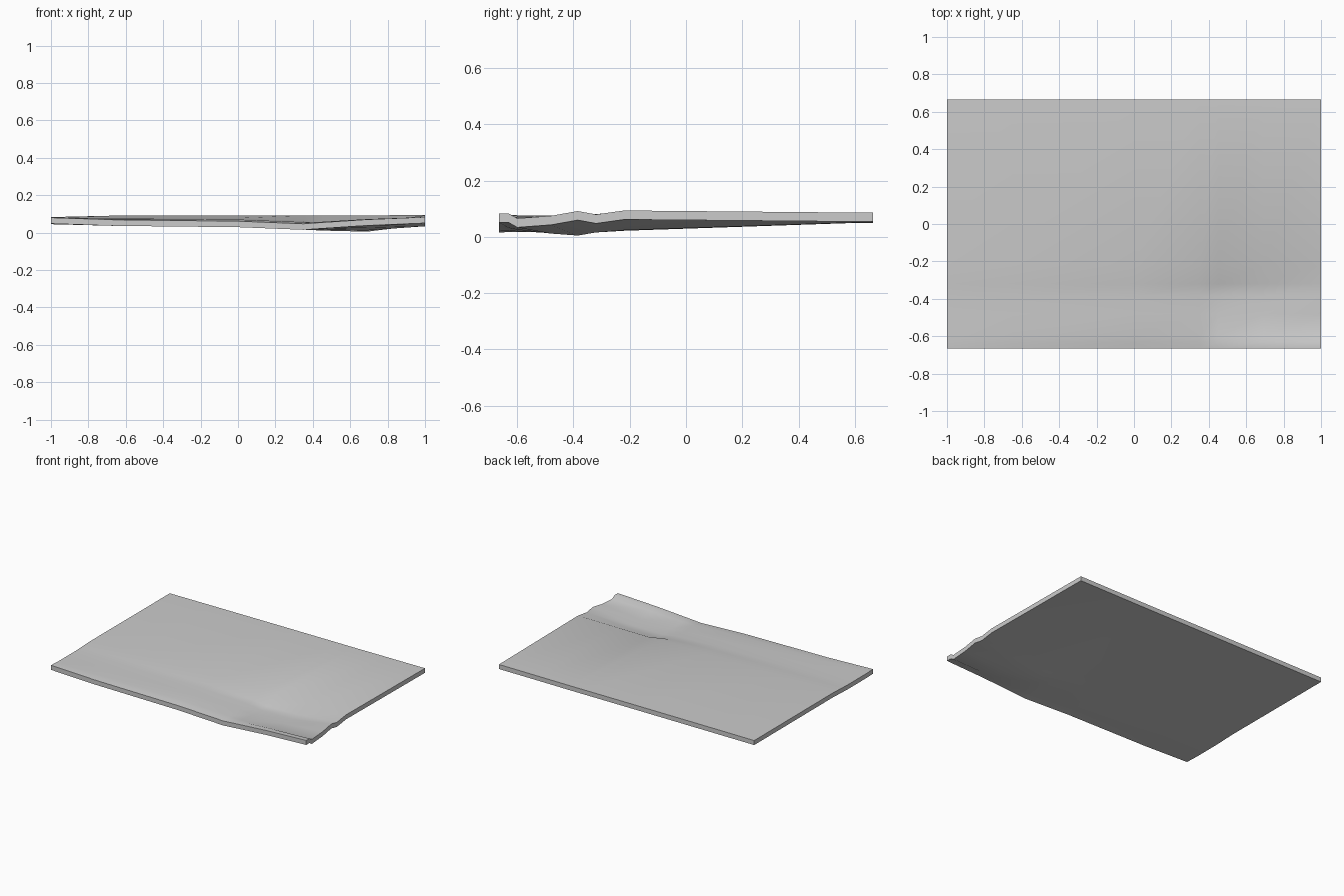
import bpy
import bmesh

# Remove the default cube
default_cube = bpy.data.objects.get("Cube")
if default_cube:
    bpy.data.objects.remove(default_cube, do_unlink=True)

THICKNESS = 0.032
MILLI = 0.001

# Cross-section stations along the depth, front to back
DEPTHS = [-.665, -.63, -.6, -.48, -.385, -.32, -.22, .665]

# Upper surface: one front-to-back height profile per width station
TOP = {
    -1: [80, 79, 77, 77, 77, 79, 83, 82],
    -.65: [68, 73, 75, 76, 77, 81, 91, 83],
    0: [61, 66, 70, 72, 74, 78, 91, 84],
    .35: [47, 52, 56, 58, 60, 62, 91, 84],
    .45: [54, 58, 54, 47, 43, 45, 91, 84],
    .69: [70, 72, 62, 50, 44, 52, 92, 85],
    1: [83, 83, 66, 75, 92, 80, 94, 86],
}

# Underside: interior heights only, the rim follows the upper surface
UNDER = {
    -.65: [36, 36, 37, 38, 39, 40],
    0: [32, 32, 33, 34, 35, 37],
    .35: [18, 18, 16, 16, 17, 23],
    .45: [22, 20, 14, 11, 16, 22],
    .69: [32, 26, 12, 5, 16, 24],
}


def make_material(name, color):
    mat = bpy.data.materials.new(name)
    mat.use_nodes = True
    mat.diffuse_color = color
    mat.node_tree.nodes["Principled BSDF"].inputs["Base Color"].default_value = color
    return mat


def under_profile(station):
    """Lower heights for one width station, with a rim of even thickness."""
    rim = [height * MILLI - THICKNESS for height in TOP[station]]
    if station in UNDER:
        rim[1:-1] = [height * MILLI for height in UNDER[station]]
    return rim


def add_sheet(bm, profiles, flip):
    """Skin a grid of faces over the profiles and return its vertices."""
    grid = [[bm.verts.new((station, depth, height))
             for depth, height in zip(DEPTHS, heights)]
            for station, heights in profiles.items()]
    for near, far in zip(grid, grid[1:]):
        for j in range(len(DEPTHS) - 1):
            corners = [near[j], far[j], far[j + 1], near[j + 1]]
            bm.faces.new(corners[::-1] if flip else corners)
    return grid


def rim_loop(grid):
    """Vertices around the outside of a grid, in order."""
    front = [column[0] for column in grid]
    back = [column[-1] for column in grid]
    return front + grid[-1][1:-1] + back[::-1] + grid[0][-2:0:-1]


# Ground slab: rolling upper sheet, shallow folded underside, upright rim
bm = bmesh.new()
upper_profiles = {station: [height * MILLI for height in heights]
                  for station, heights in TOP.items()}
lower_profiles = {station: under_profile(station) for station in TOP}
upper = rim_loop(add_sheet(bm, upper_profiles, flip=False))
lower = rim_loop(add_sheet(bm, lower_profiles, flip=True))
for i in range(len(upper)):
    k = (i + 1) % len(upper)
    bm.faces.new([lower[i], lower[k], upper[k], upper[i]])
bmesh.ops.recalc_face_normals(bm, faces=bm.faces[:])

mesh = bpy.data.meshes.new("ground_slab")
bm.to_mesh(mesh)
bm.free()
mesh.materials.append(make_material("plain grey", (.6, .6, .6, 1)))

slab = bpy.data.objects.new("ground_slab", mesh)
bpy.context.collection.objects.link(slab)

# Smooth rolling surface with crisp rim edges
bpy.ops.object.select_all(action='DESELECT')
slab.select_set(True)
bpy.context.view_layer.objects.active = slab
bpy.ops.object.shade_smooth_by_angle(angle=.6)
